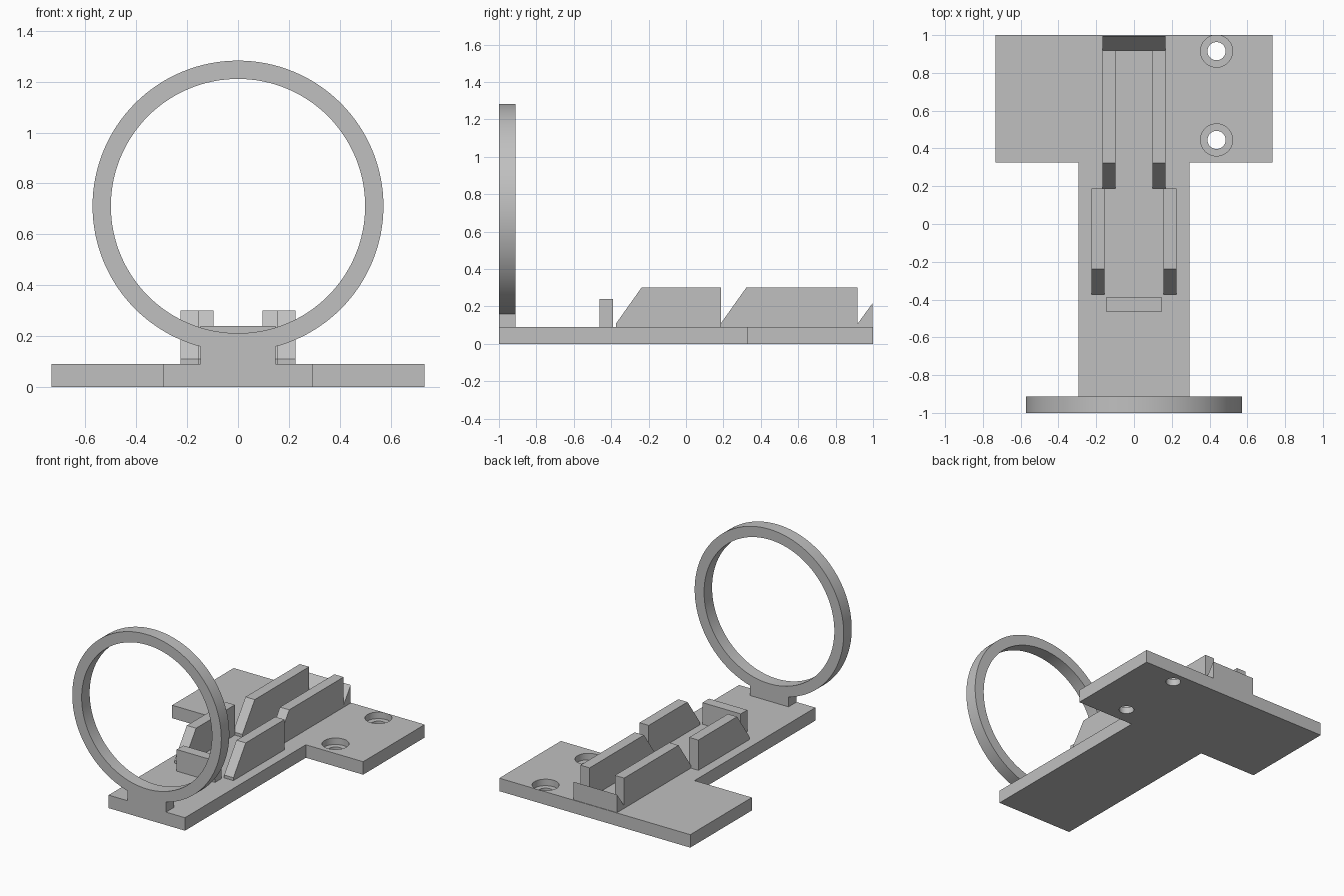
import bpy, bmesh, math
from mathutils import Matrix, Vector

cube = bpy.data.objects.get("Cube")
if cube:
    bpy.data.objects.remove(cube, do_unlink=True)

grey = bpy.data.materials.new("plain grey")
grey.use_nodes = True
colour = (0.53, 0.53, 0.53, 1)
grey.diffuse_color = colour
grey.node_tree.nodes["Principled BSDF"].inputs["Base Color"].default_value = colour

PLATE = 0.09  # top of the base plate


def make(name, bm):
    bmesh.ops.recalc_face_normals(bm, faces=bm.faces)
    mesh = bpy.data.meshes.new(name)
    bm.to_mesh(mesh)
    bm.free()
    mesh.materials.append(grey)
    obj = bpy.data.objects.new(name, mesh)
    bpy.context.collection.objects.link(obj)
    return obj


def prism(name, points, depth):
    """Extrude a closed outline along the vector depth."""
    bm = bmesh.new()
    face = bm.faces.new([bm.verts.new(p) for p in points])
    ext = bmesh.ops.extrude_face_region(bm, geom=[face])
    verts = [g for g in ext["geom"] if isinstance(g, bmesh.types.BMVert)]
    bmesh.ops.translate(bm, verts=verts, vec=Vector(depth))
    return make(name, bm)


def side_prism(name, x0, x1, profile):
    """Extrude a (y, z) side profile from x0 to x1."""
    return prism(name, [(x0, y, z) for y, z in profile], (x1 - x0, 0, 0))


def box(name, x, y0, y1, z0, z1):
    return side_prism(name, -x, x, [(y0, z0), (y1, z0), (y1, z1), (y0, z1)])


def revolve(name, profile, steps, matrix, closed):
    """Turn an (r, z) profile about z, then place it."""
    bm = bmesh.new()
    verts = [bm.verts.new((r, 0, z)) for r, z in profile]
    pairs = list(zip(verts, verts[1:]))
    if closed:
        pairs.append((verts[-1], verts[0]))
    edges = [bm.edges.new(p) for p in pairs]
    bmesh.ops.spin(bm, geom=verts + edges, cent=(0, 0, 0), axis=(0, 0, 1),
                   angle=math.tau, steps=steps, use_duplicate=False)
    bmesh.ops.remove_doubles(bm, verts=bm.verts, dist=0.0001)
    bmesh.ops.transform(bm, matrix=matrix, verts=bm.verts)
    return make(name, bm)


def activate(obj):
    bpy.ops.object.select_all(action="DESELECT")
    obj.select_set(True)
    bpy.context.view_layer.objects.active = obj


def combine(obj, other, operation):
    mod = obj.modifiers.new("combine", "BOOLEAN")
    mod.operation, mod.solver, mod.object = operation, "EXACT", other
    activate(obj)
    bpy.ops.object.modifier_apply(modifier=mod.name)
    bpy.data.objects.remove(other, do_unlink=True)


def smooth(obj):
    activate(obj)
    bpy.ops.object.shade_smooth_by_angle(angle=math.radians(30))


# T-shaped base plate
half = [(0.293, -1), (0.293, 0.325), (0.733, 0.325), (0.733, 1)]
outline = half + [(-x, y) for x, y in reversed(half)]
base = prism("base_plate", [(x, y, 0) for x, y in outline], (0, 0, PLATE))

# Two counterbored screw holes
for y in (0.445, 0.915):
    cutter = revolve("hole_cutter",
                     [(0, -0.05), (0.048, -0.05), (0.048, 0.045),
                      (0.085, 0.045), (0.085, 0.15), (0, 0.15)],
                     48, Matrix.Translation((0.437, y, 0)), False)
    cutter.hide_render = True
    combine(base, cutter, "DIFFERENCE")
smooth(base)

# Upright ring joined to its short foot
place = Matrix.Translation((0, -0.956, 0.711)) @ Matrix.Rotation(math.pi / 2, 4, "X")
ring = revolve("ring", [(0.5, -0.044), (0.572, -0.044), (0.572, 0.044), (0.5, 0.044)],
               128, place, True)
foot = box("ring_foot", 0.148, -1, -0.912, PLATE, 0.185)
combine(ring, foot, "UNION")
smooth(ring)

# Low stop block across the plate
box("stop_block", 0.147, -0.462, -0.39, PLATE, 0.24)


# Paired rails with sloped front ends
def rail_profile(y0, y1):
    return [(y0, PLATE), (y1, PLATE), (y1, 0.3), (y0 + 0.135, 0.3), (y0, 0.11)]


for name, inner, outer, y0, y1 in (("front_rail", 0.155, 0.226, -0.373, 0.187),
                                   ("rear_rail", 0.097, 0.168, 0.187, 0.918)):
    for side, sign in (("left", 1), ("right", -1)):
        side_prism(f"{name}_{side}", sign * inner, sign * outer, rail_profile(y0, y1))

# Wedge clip at the back edge
side_prism("rear_wedge", -0.168, 0.168,
           [(0.918, PLATE), (0.996, PLATE), (0.996, 0.215), (0.918, 0.108)])
